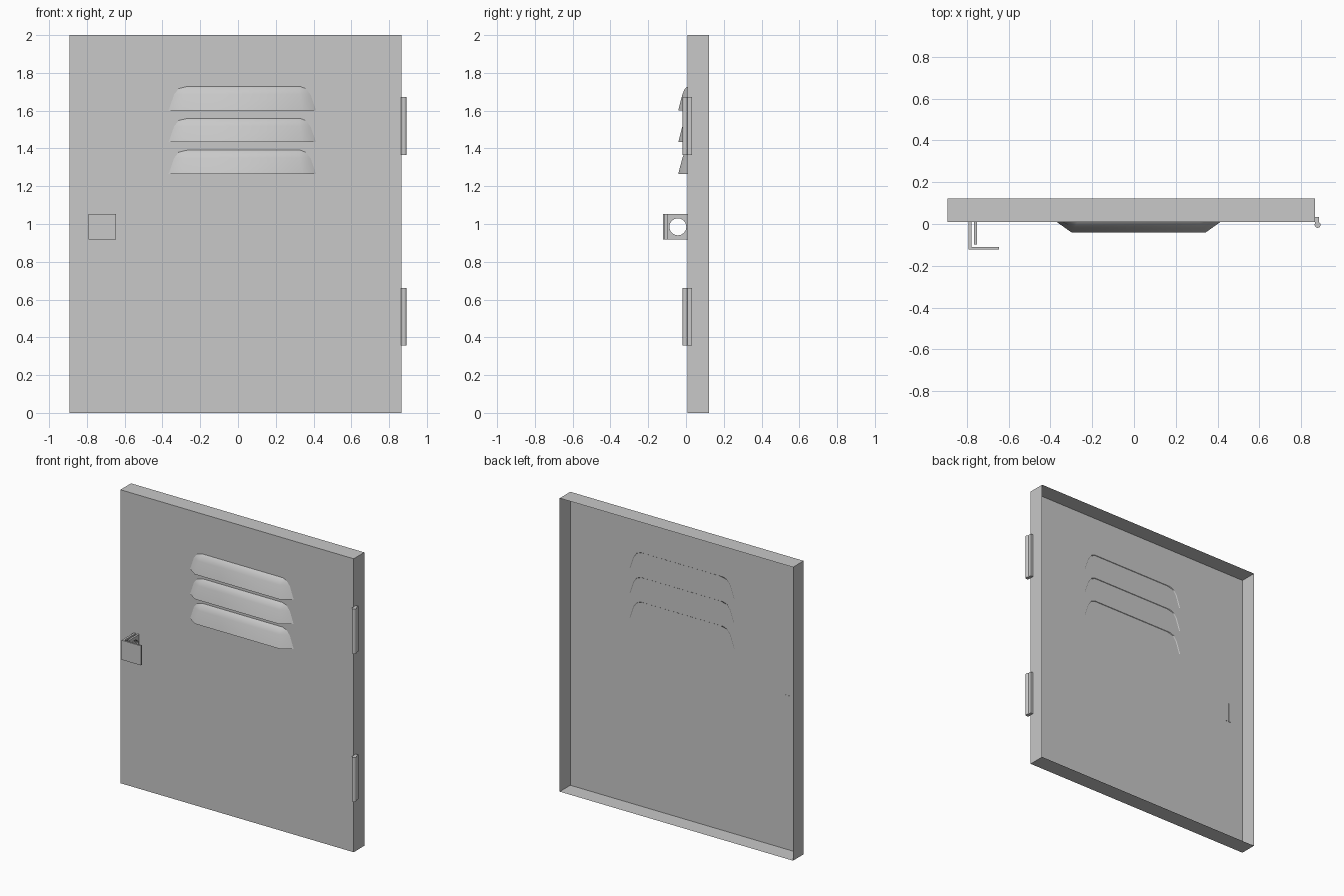
import bpy, bmesh, math
from mathutils import Matrix

default = bpy.data.objects.get("Cube")
if default:
    bpy.data.objects.remove(default, do_unlink=True)

# Single painted-metal colour
metal = bpy.data.materials.new("grey_metal")
metal.use_nodes = True
GREY = (0.58, 0.58, 0.58, 1)
metal.diffuse_color = GREY
metal.node_tree.nodes["Principled BSDF"].inputs["Base Color"].default_value = GREY


def add_object(name, bm):
    mesh = bpy.data.meshes.new(name)
    bm.to_mesh(mesh)
    bm.free()
    mesh.materials.append(metal)
    obj = bpy.data.objects.new(name, mesh)
    bpy.context.collection.objects.link(obj)
    return obj


def box(name, low, high, open_back=False):
    bm = bmesh.new()
    bmesh.ops.create_cube(bm, size=1)
    for v in bm.verts:
        v.co = [lo if c < 0 else hi for c, lo, hi in zip(v.co, low, high)]
    if open_back:
        back = [f for f in bm.faces if f.normal.y > 0.9]
        bmesh.ops.delete(bm, geom=back, context='FACES_ONLY')
    return add_object(name, bm)


# Sheet-metal door pan, open at the back
PANEL_Y, BEHIND = 0.009, 0.012
DOOR_RIGHT, DOOR_LEFT = -0.893, 0.866
box("door_panel", (DOOR_RIGHT, PANEL_Y, 0), (DOOR_LEFT, 0.123, 2), open_back=True)


# Vent hoods, lofted upward from an open lower lip
def vent_hood(name, centre, base):
    # height, half width at panel, half width at front, front depth
    rings = [(0, 0.395, 0.32, -0.041), (0.085, 0.366, 0.305, -0.019),
             (0.115, 0.343, 0.30, -0.006), (0.128, 0.31, 0.29, BEHIND)]
    bm = bmesh.new()
    rows = []
    for h, wall, front, y in rings:
        outline = [(-wall, BEHIND), (-front, y), (front, y), (wall, BEHIND)]
        rows.append([bm.verts.new((centre + x, py, base + h)) for x, py in outline])
    for lower, upper in zip(rows, rows[1:]):
        for k in range(3):
            face = bm.faces.new((lower[k], lower[k + 1], upper[k + 1], upper[k]))
            face.smooth = True
    add_object(name, bm)


for i, base in enumerate((1.602, 1.433, 1.265)):
    vent_hood(f"vent_hood_{i + 1}", 0.022, base)


# Hinges: round barrel and a short leaf against the door side
def hinge(name, low, high):
    radius = 0.0145
    bm = bmesh.new()
    bmesh.ops.create_cone(bm, cap_ends=True, segments=12, radius1=radius,
                          radius2=radius, depth=high - low,
                          matrix=Matrix.Translation((0.8785, -0.004, (low + high) / 2)))
    barrel = add_object(name + "_barrel", bm)
    bpy.ops.object.select_all(action='DESELECT')
    barrel.select_set(True)
    bpy.context.view_layer.objects.active = barrel
    bpy.ops.object.shade_smooth_by_angle(angle=math.radians(40))
    box(name + "_leaf", (DOOR_LEFT, 0, low), (0.885, 0.033, high))


hinge("upper_hinge", 1.365, 1.672)
hinge("lower_hinge", 0.358, 0.66)

# Latch: two side plates with a padlock hole, and a front pull plate
LATCH_LOW, LATCH_HIGH = 0.919, 1.052


def holed_plate(name, x, front, thickness=0.014):
    curve = bpy.data.curves.new(name, 'CURVE')
    curve.dimensions = '2D'
    curve.fill_mode = 'BOTH'
    curve.extrude = thickness / 2
    rect = [(front, LATCH_LOW), (BEHIND, LATCH_LOW),
            (BEHIND, LATCH_HIGH), (front, LATCH_HIGH)]
    steps = 24
    hole = [(-0.043 + 0.045 * math.cos(math.tau * i / steps),
             0.985 + 0.045 * math.sin(math.tau * i / steps)) for i in range(steps)]
    for loop in (rect, hole):
        spline = curve.splines.new('POLY')
        spline.points.add(len(loop) - 1)
        for p, (u, v) in zip(spline.points, loop):
            p.co = (u, v, 0, 1)
        spline.use_cyclic_u = True
        spline.use_smooth = False
    curve.materials.append(metal)
    obj = bpy.data.objects.new(name, curve)
    obj.location.x = x
    obj.rotation_euler = (math.pi / 2, 0, math.pi / 2)
    bpy.context.collection.objects.link(obj)
    bpy.ops.object.select_all(action='DESELECT')
    obj.select_set(True)
    bpy.context.view_layer.objects.active = obj
    bpy.ops.object.convert(target='MESH')


holed_plate("latch_outer_plate", -0.785, -0.112)
holed_plate("latch_inner_plate", -0.758, -0.098)
box("latch_pull_plate", (-0.792, -0.123, LATCH_LOW), (-0.647, -0.111, LATCH_HIGH))
